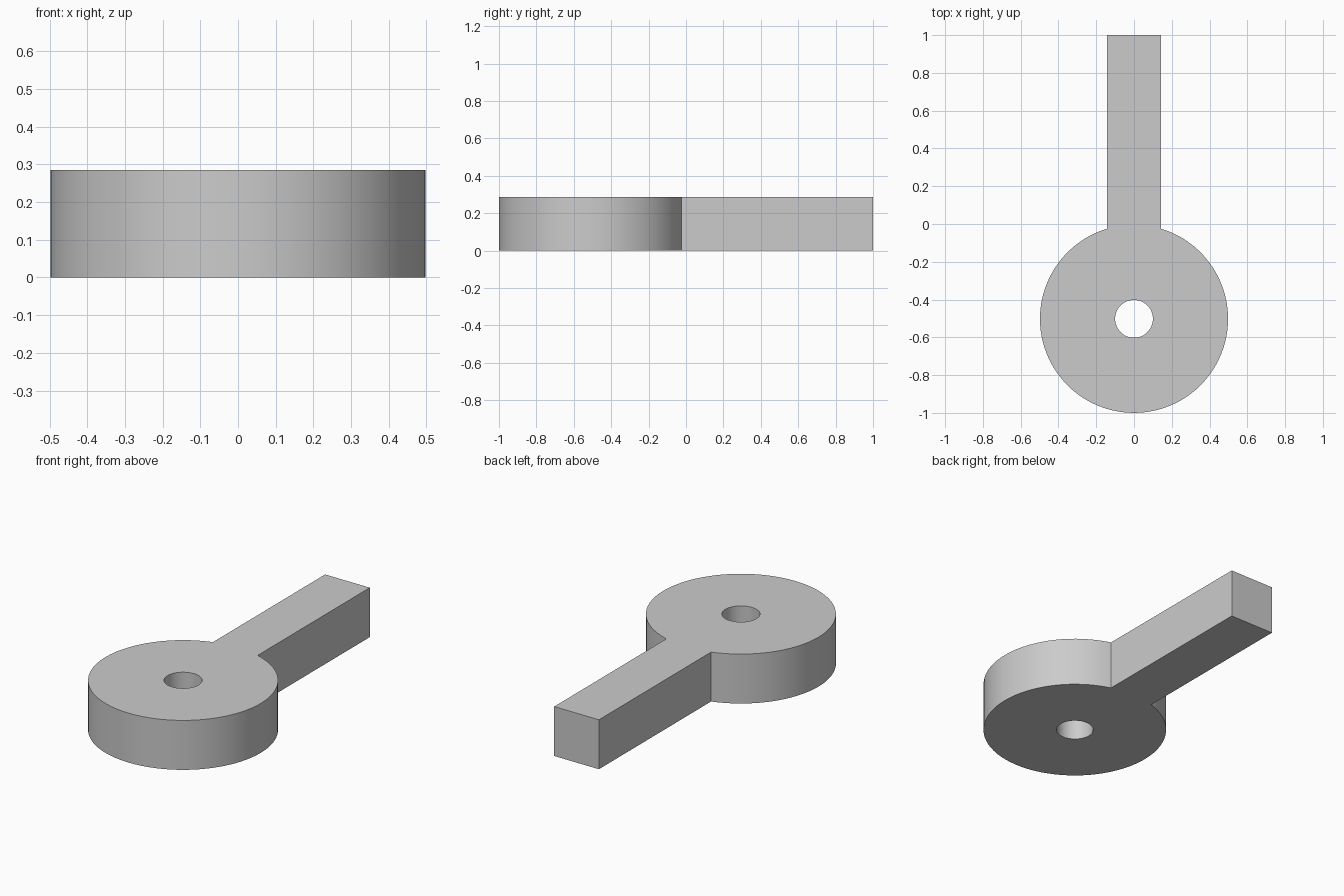
import bpy, bmesh
from math import pi, sin, cos, asin, radians

cube = bpy.data.objects.get("Cube")
if cube:
    bpy.data.objects.remove(cube, do_unlink=True)

HEIGHT = 0.286
CENTRE_Y = -0.502
RADIUS = 0.498
HOLE_RADIUS = 0.1
ARM_HALF = 0.143


def arc(radius, start, end, count):
    """Points on an arc about the disc centre."""
    angles = [start + (end - start) * i / count for i in range(count + 1)]
    return [(radius * cos(a), CENTRE_Y + radius * sin(a)) for a in angles]


def add_loop(bm, points):
    verts = [bm.verts.new((x, y, 0)) for x, y in points]
    return [bm.edges.new((v, verts[i - 1])) for i, v in enumerate(verts)]


grey = bpy.data.materials.new("plain grey")
grey.use_nodes = True
colour = (0.6, 0.6, 0.6, 1)
grey.diffuse_color = colour
grey.node_tree.nodes["Principled BSDF"].inputs["Base Color"].default_value = colour

# Outline: disc rim running into the straight arm, plus the round hole
gap = asin(ARM_HALF / RADIUS)
rim = arc(RADIUS, pi / 2 + gap, pi * 2.5 - gap, 72)
arm_end = [(ARM_HALF, 1), (-ARM_HALF, 1)]
hole = arc(HOLE_RADIUS, 0, 2 * pi, 48)[:-1]

bm = bmesh.new()
edges = add_loop(bm, rim + arm_end) + add_loop(bm, hole)
bmesh.ops.triangle_fill(bm, use_beauty=True, edges=edges)

# Raise the flat outline to full thickness
raised = bmesh.ops.extrude_face_region(bm, geom=bm.faces[:], use_keep_orig=True)
top_verts = [g for g in raised["geom"] if isinstance(g, bmesh.types.BMVert)]
bmesh.ops.translate(bm, verts=top_verts, vec=(0, 0, HEIGHT))
bmesh.ops.recalc_face_normals(bm, faces=bm.faces[:])

mesh = bpy.data.meshes.new("disc_with_arm")
bm.to_mesh(mesh)
bm.free()
mesh.materials.append(grey)
lever = bpy.data.objects.new("disc_with_arm", mesh)
bpy.context.collection.objects.link(lever)

# Smooth the round walls, keep the rims and corners sharp
bpy.ops.object.select_all(action="DESELECT")
lever.select_set(True)
bpy.context.view_layer.objects.active = lever
bpy.ops.object.shade_smooth_by_angle(angle=radians(30))
